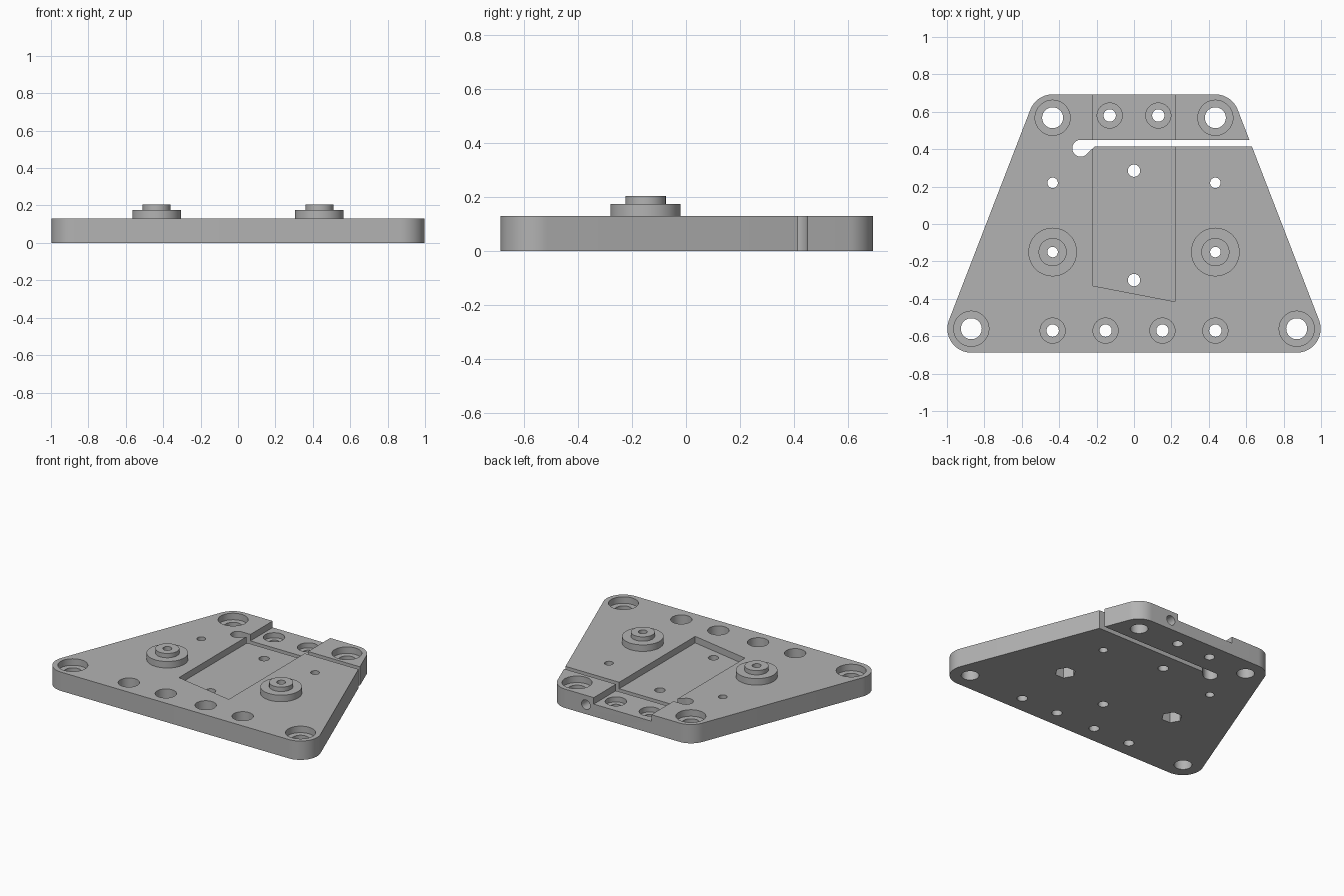
import bpy, bmesh, math
from mathutils import Matrix, Vector

if "Cube" in bpy.data.objects:
    bpy.data.objects.remove(bpy.data.objects["Cube"])

TOP = 0.13
FLOOR = 0.085

grey = bpy.data.materials.new("machined grey")
grey.use_nodes = True
grey.diffuse_color = (0.45, 0.45, 0.45, 1)
grey.node_tree.nodes["Principled BSDF"].inputs["Base Color"].default_value = (0.45, 0.45, 0.45, 1)


def finish(bm, name):
    bmesh.ops.recalc_face_normals(bm, faces=bm.faces)
    mesh = bpy.data.meshes.new(name)
    bm.to_mesh(mesh)
    bm.free()
    mesh.materials.append(grey)
    obj = bpy.data.objects.new(name, mesh)
    bpy.context.scene.collection.objects.link(obj)
    return obj


def prism(name, outline, z0, z1):
    bm = bmesh.new()
    face = bm.faces.new([bm.verts.new((x, y, z0)) for x, y in outline])
    ext = bmesh.ops.extrude_face_region(bm, geom=[face])
    moved = [v for v in ext["geom"] if isinstance(v, bmesh.types.BMVert)]
    bmesh.ops.translate(bm, verts=moved, vec=(0, 0, z1 - z0))
    return finish(bm, name)


def lathe(name, profile, x, y, closed=False, steps=48):
    bm = bmesh.new()
    verts = [bm.verts.new((r, 0, z)) for r, z in profile]
    edges = [bm.edges.new(pair) for pair in zip(verts, verts[1:])]
    if closed:
        edges.append(bm.edges.new((verts[-1], verts[0])))
    bmesh.ops.spin(bm, geom=verts + edges, cent=(0, 0, 0), axis=(0, 0, 1),
                   angle=math.tau, steps=steps, use_merge=True)
    bmesh.ops.remove_doubles(bm, verts=bm.verts, dist=1e-5)
    bmesh.ops.translate(bm, verts=bm.verts, vec=(x, y, 0))
    return finish(bm, name)


def arc(cx, cy, r, a0, a1, n=16):
    angles = [math.radians(a0 + (a1 - a0) * i / n) for i in range(n + 1)]
    return [(cx + r * math.cos(a), cy + r * math.sin(a)) for a in angles]


# Plate: trapezoid with rounded corners
corners = [(0.87, -0.56), (0.435, 0.565), (-0.435, 0.565), (-0.87, -0.56)]
slant = math.degrees(math.atan2(0.435, 1.125))
turns = [-90, slant, 90, 180 - slant, 270]
outline = []
for (cx, cy), a0, a1 in zip(corners, turns, turns[1:]):
    outline += arc(cx, cy, 0.128, a0, a1)
plate = prism("plate", outline, 0, TOP)

cutters = []

# Channel with a slanted front end
cutters.append(prism("channel_cutter",
                     [(-0.22, -0.33), (0.22, -0.415), (0.22, 0.8), (-0.22, 0.8)], FLOOR, 0.3))

# Clamp slot ending in a round relief
slot = arc(-0.285, 0.405, 0.045, 90, 315, 24) + [(-0.21, 0.415), (0.8, 0.415), (0.8, 0.45)]
cutters.append(prism("slot_cutter", slot, -0.1, 0.3))


def bore(x, y, r):
    cutters.append(lathe("hole_cutter", [(0, -0.1), (r, -0.1), (r, 0.3), (0, 0.3)], x, y))


def counterbore(x, y, r, wide, shelf):
    cutters.append(lathe("counterbore_cutter",
                         [(0, -0.1), (r, -0.1), (r, shelf), (wide, shelf), (wide, 0.3), (0, 0.3)], x, y))


for side in (-1, 1):
    # Large corner holes
    counterbore(side * 0.87, -0.56, 0.056, 0.094, 0.085)
    counterbore(side * 0.435, 0.568, 0.056, 0.094, 0.085)
    # Small screw holes along the front and back
    for x, y in ((0.435, -0.57), (0.152, -0.57), (0.13, 0.58)):
        counterbore(side * x, y, 0.033, 0.067, 0.05)
    # Dowel holes and boss holes
    bore(side * 0.435, 0.22, 0.028)
    bore(side * 0.435, -0.15, 0.028)
    # Hexagonal nut recess under each boss
    cutters.append(lathe("nut_recess_cutter", [(0, -0.1), (0.066, -0.1), (0.066, 0.08), (0, 0.08)],
                         side * 0.435, -0.15, steps=6))
for y in (0.285, -0.3):
    bore(0, y, 0.033)

# Clamp screw hole from the back face into the slot
screw = lathe("clamp_screw_cutter", [(0, 0), (0.033, 0), (0.033, 0.4), (0, 0.4)], 0, 0, steps=32)
screw.data.transform(Matrix.Translation(Vector((0.28, 0.832, 0.065))) @ Matrix.Rotation(math.pi / 2, 4, "X"))
cutters.append(screw)

# Cut the plate and drop the cutters
for cutter in cutters:
    cutter.hide_render = True
    mod = plate.modifiers.new("cut", "BOOLEAN")
    mod.operation = "DIFFERENCE"
    mod.solver = "EXACT"
    mod.object = cutter
bpy.context.view_layer.update()
cut_mesh = bpy.data.meshes.new_from_object(plate.evaluated_get(bpy.context.evaluated_depsgraph_get()))
plate.modifiers.clear()
plate.data = cut_mesh
for cutter in cutters:
    bpy.data.objects.remove(cutter)

# Stepped bosses
parts = [plate]
for side, label in ((-1, "right_boss"), (1, "left_boss")):
    parts.append(lathe(label, [(0.028, TOP), (0.13, TOP), (0.13, 0.175), (0.075, 0.175),
                               (0.075, 0.205), (0.028, 0.205)], side * 0.435, -0.15, closed=True))

# Smooth round walls, keep edges sharp
bpy.ops.object.select_all(action="DESELECT")
for part in parts:
    part.select_set(True)
bpy.context.view_layer.objects.active = plate
bpy.ops.object.shade_smooth_by_angle(angle=math.radians(30))
